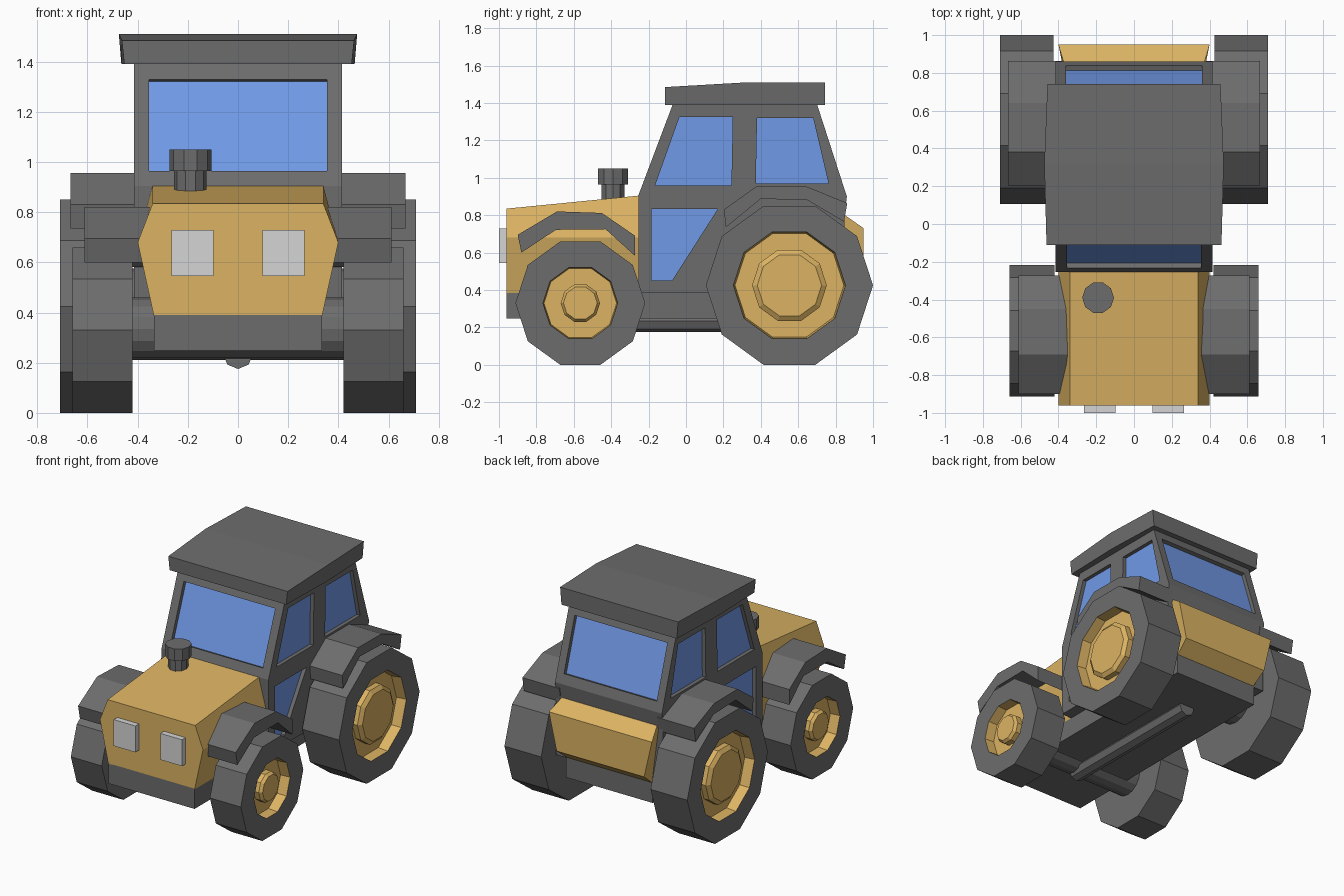
import bpy, bmesh, math
from mathutils import Vector

if "Cube" in bpy.data.objects:
    bpy.data.objects.remove(bpy.data.objects["Cube"])


def material(name, rgb):
    m = bpy.data.materials.new(name)
    m.diffuse_color = (*rgb, 1)
    m.use_nodes = True
    m.node_tree.nodes["Principled BSDF"].inputs["Base Color"].default_value = m.diffuse_color
    return m


YELLOW = material("ochre yellow", (0.71, 0.45, 0.125))
GREY = material("dark grey", (0.152, 0.152, 0.152))
BLUE = material("window blue", (0.165, 0.32, 0.80))
LIGHT = material("light grey", (0.66, 0.66, 0.66))


def finish(name, bm, mats, mirror=False):
    bmesh.ops.remove_doubles(bm, verts=bm.verts, dist=1e-5)
    bmesh.ops.recalc_face_normals(bm, faces=bm.faces)
    me = bpy.data.meshes.new(name)
    bm.to_mesh(me)
    bm.free()
    for m in mats:
        me.materials.append(m)
    ob = bpy.data.objects.new(name, me)
    bpy.context.collection.objects.link(ob)
    if mirror:
        mod = ob.modifiers.new("mirror", 'MIRROR')
        mod.use_mirror_merge = False
    return ob


def loft(name, rings, mat, mirror=False):
    """Skin a row of equal-length closed rings and cap both ends."""
    bm = bmesh.new()
    vs = [[bm.verts.new(p) for p in ring] for ring in rings]
    n = len(vs[0])
    for a, b in zip(vs, vs[1:]):
        for i in range(n):
            j = (i + 1) % n
            bm.faces.new((a[i], a[j], b[j], b[i]))
    bm.faces.new(vs[0])
    bm.faces.new(vs[-1])
    return finish(name, bm, [mat], mirror)


def side_profile(name, pts, x0, x1, mat, mirror=False):
    return loft(name, [[(x, y, z) for y, z in pts] for x in (x0, x1)], mat, mirror)


def box(name, x0, x1, y0, y1, z0, z1, mat, mirror=False):
    return side_profile(name, [(y0, z0), (y1, z0), (y1, z1), (y0, z1)], x0, x1, mat, mirror)


def lathe(name, profile, axis, centre, sides, mats, slots=None, mirror=False):
    """Revolve (radius, distance) pairs about the x, y or z axis."""
    bm = bmesh.new()
    c = Vector(centre)
    u = Vector((1, 0, 0)) if axis != 0 else Vector((0, 1, 0))
    w = Vector((0, 0, 1)) if axis != 2 else Vector((0, 1, 0))
    d = Vector([float(i == axis) for i in range(3)])
    rings = []
    for r, t in profile:
        if r == 0:
            rings.append([bm.verts.new(c + d * t)])
        else:
            rings.append([bm.verts.new(c + d * t + r * (u * math.cos(a) + w * math.sin(a)))
                          for a in [math.tau * i / sides for i in range(sides)]])
    for k, (a, b) in enumerate(zip(rings, rings[1:])):
        for i in range(sides):
            j = (i + 1) % sides
            if len(a) == 1:
                f = bm.faces.new((a[0], b[i], b[j]))
            elif len(b) == 1:
                f = bm.faces.new((a[i], a[j], b[0]))
            else:
                f = bm.faces.new((a[i], a[j], b[j], b[i]))
            f.material_index = slots[k] if slots else 0
    return finish(name, bm, mats, mirror)


def rod(name, r, t0, t1, axis, centre, sides, mat):
    return lathe(name, [(0, t0), (r, t0), (r, t1), (0, t1)], axis, centre, sides, [mat])


# Wheels: tyre, recessed rim and raised hub in one turned profile
def wheels(name, y, z, R, rim, hub, x0, x1):
    floor = x1 - 0.07
    prof = [(0, x0), (R, x0), (R, x1), (rim, x1), (rim * 0.97, floor),
            (hub, floor), (hub, x1 - 0.03), (hub * 0.86, x1 - 0.01), (0, x1 - 0.01)]
    lathe(name, prof, 0, (0, y, z), 10, [GREY, YELLOW], [0, 0, 0, 1, 1, 1, 1, 1], True)


wheels("rear_wheels", 0.553, 0.425, 0.447, 0.30, 0.20, 0.425, 0.71)
wheels("front_wheels", -0.565, 0.33, 0.347, 0.20, 0.105, 0.42, 0.66)

# Running gear
rod("rear_axle", 0.15, -0.43, 0.43, 0, (0, 0.553, 0.425), 16, GREY)
rod("front_axle", 0.125, -0.43, 0.43, 0, (0, -0.565, 0.335), 16, GREY)
rod("drive_shaft", 0.06, -0.6, 0.55, 1, (0, 0, 0.235), 8, GREY)
box("chassis", -0.335, 0.335, -0.96, 0.85, 0.248, 0.39, GREY)


# Hood and rear body share a six-sided section
def section(y, low, mid, top, tx=0.34):
    return [(-0.335, y, low), (0.335, y, low), (0.40, y, mid),
            (tx, y, top), (-tx, y, top), (-0.40, y, mid)]


loft("hood", [section(-0.96, 0.385, 0.68, 0.835), section(-0.25, 0.385, 0.68, 0.905)], YELLOW)
loft("rear_body", [[(-w, y, z) for y, z, w in s] for s in [
    [(0.8, 0.39, 0.33), (0.85, 0.39, 0.33), (0.95, 0.47, 0.34),
     (0.95, 0.73, 0.40), (0.85, 0.80, 0.37), (0.8, 0.80, 0.37)],
    [(0.8, 0.39, -0.33), (0.85, 0.39, -0.33), (0.95, 0.47, -0.34),
     (0.95, 0.73, -0.40), (0.85, 0.80, -0.37), (0.8, 0.80, -0.37)]]], YELLOW)
box("headlights", 0.097, 0.265, -1.0, -0.95, 0.545, 0.73, LIGHT, True)

# Exhaust
lathe("exhaust", [(0, 0.8), (0.065, 0.8), (0.065, 0.965), (0.084, 0.965), (0.084, 1.05), (0, 1.05)],
      2, (-0.19, -0.39, 0), 10, [GREY])

# Cab body
CX = 0.415
cab = side_profile("cab", [(-0.255, 0.385), (-0.255, 0.905), (-0.07, 1.395), (0.70, 1.395),
                           (0.86, 0.90), (0.848, 0.80), (0.848, 0.385)], -CX, CX, GREY)

# Windows: recess cut into the cab with a thin pane at the bottom
cutters = []


def window(name, pts, normal, mirror=False):
    n = Vector(normal).normalized()

    def at(t):
        return [Vector(p) + n * t for p in pts]
    cutters.append(loft(name + "_cutter", [at(-0.03), at(0.05)], GREY, mirror))
    loft(name, [at(-0.034), at(-0.027)], BLUE, mirror)


def side_window(name, pts):
    window(name, [(CX, y, z) for y, z in pts], (1, 0, 0), True)


def end_window(name, a, b, z0, z1, w, sign):
    def y(z):
        return a[0] + (b[0] - a[0]) * (z - a[1]) / (b[1] - a[1])
    n = (0, sign * (b[1] - a[1]), sign * (a[0] - b[0]))
    window(name, [(-w, y(z0), z0), (w, y(z0), z0), (w, y(z1), z1), (-w, y(z1), z1)], n)


side_window("front_side_window", [(-0.165, 0.96), (-0.035, 1.325), (0.25, 1.325), (0.243, 0.96)])
side_window("rear_side_window", [(0.373, 0.97), (0.38, 1.32), (0.68, 1.32), (0.762, 0.97)])
side_window("door_window", [(-0.185, 0.45), (-0.185, 0.833), (0.17, 0.833), (-0.075, 0.45)])
end_window("windshield", (-0.255, 0.905), (-0.07, 1.395), 0.965, 1.33, 0.355, -1)
end_window("rear_window", (0.86, 0.90), (0.70, 1.395), 0.965, 1.33, 0.36, 1)

for c in cutters:
    c.hide_render = True
    mod = cab.modifiers.new("cut", 'BOOLEAN')
    mod.operation = 'DIFFERENCE'
    mod.solver = 'EXACT'
    mod.object = c
deps = bpy.context.evaluated_depsgraph_get()
cut_mesh = bpy.data.meshes.new_from_object(cab.evaluated_get(deps))
cab.modifiers.clear()
cab.data = cut_mesh
for c in cutters:
    bpy.data.objects.remove(c)

# Roof
loft("roof", [[(-w + 0.01, y, 1.39), (w - 0.01, y, 1.39), (w, y, z), (-w, y, z)]
              for y, w, z in ((-0.112, 0.463, 1.485), (0.32, 0.475, 1.51), (0.742, 0.458, 1.51))], GREY)

# Fenders
side_profile("front_fenders", [(-0.90, 0.695), (-0.69, 0.82), (-0.45, 0.812), (-0.272, 0.69),
                               (-0.272, 0.582), (-0.43, 0.725), (-0.695, 0.722), (-0.88, 0.60)],
             0.30, 0.612, GREY, True)
side_profile("rear_fenders", [(0.203, 0.83), (0.38, 0.957), (0.64, 0.955), (0.862, 0.865),
                              (0.845, 0.765), (0.65, 0.88), (0.40, 0.888), (0.213, 0.735)],
             0.38, 0.667, GREY, True)
